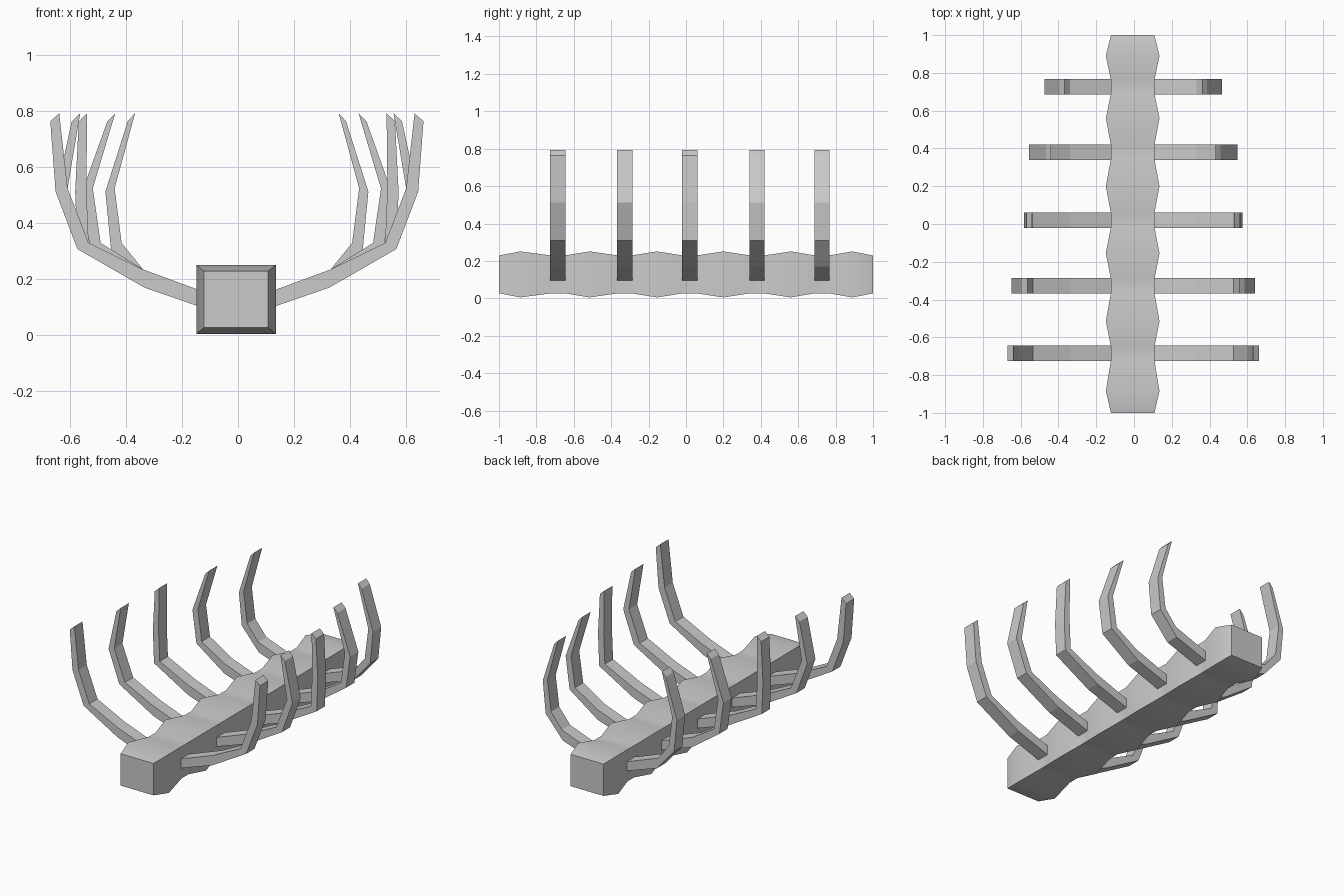
import bpy
import bmesh
from math import radians

cube = bpy.data.objects.get("Cube")
if cube:
    bpy.data.objects.remove(cube, do_unlink=True)

grey = bpy.data.materials.new("bone_grey")
grey.use_nodes = True
COLOUR = (0.6, 0.6, 0.6, 1)
grey.diffuse_color = COLOUR
grey.node_tree.nodes["Principled BSDF"].inputs["Base Color"].default_value = COLOUR


def loft(name, sections):
    """Skin a closed tube through a row of four-cornered sections."""
    bm = bmesh.new()
    rings = [[bm.verts.new(p) for p in s] for s in sections]
    for a, b in zip(rings, rings[1:]):
        for i in range(4):
            j = (i + 1) % 4
            bm.faces.new((a[i], a[j], b[j], b[i]))
    bm.faces.new(rings[0])
    bm.faces.new(rings[-1])
    bmesh.ops.recalc_face_normals(bm, faces=bm.faces)
    mesh = bpy.data.meshes.new(name)
    bm.to_mesh(mesh)
    bm.free()
    mesh.materials.append(grey)
    obj = bpy.data.objects.new(name, mesh)
    bpy.context.collection.objects.link(obj)
    return obj


# Rib positions, and outer / inner outline of each rib from knee to tip
RIB_Y = (-0.685, -0.328, 0.02, 0.38, 0.727)
RIB_WIDTH = 0.082
ROOT = [((0.09, 0.087), (0.09, 0.145)), ((0.33, 0.17), (0.335, 0.235))]
KNEE_X = ((0.57, 0.53), (0.57, 0.53), (0.57, 0.53), (0.525, 0.487), (0.45, 0.412))
ELBOW_X = ((0.648, 0.605), (0.645, 0.605), (0.578, 0.538), (0.553, 0.515), (0.47, 0.437))
TIP_X = ((0.667, 0.635), (0.59, 0.56), (0.565, 0.535), (0.463, 0.435), (0.39, 0.364))

# Spine: swells between the ribs, narrow with a short flat at each rib
MID_X, MID_Z = -0.007, 0.128
NARROW, WIDE = (0.115, 0.101), (0.142, 0.123)
stations = [(-1, NARROW)]
for y, bulge in zip(RIB_Y, (-0.885, -0.515, -0.155, 0.2, 0.56)):
    stations += [(bulge, WIDE), (y - 0.035, NARROW), (y + 0.035, NARROW)]
stations += [(0.89, WIDE), (1, NARROW)]
spine = loft("spine", [
    [(MID_X + sx * w, y, MID_Z + sz * h) for sx, sz in ((-1, -1), (1, -1), (1, 1), (-1, 1))]
    for y, (w, h) in stations])

# Ribs: flat-sided bent bars, mirrored left and right
for n, y in enumerate(RIB_Y):
    path = list(ROOT)
    for (xo, xi), zo, zi in ((KNEE_X[n], 0.308, 0.33), (ELBOW_X[n], 0.513, 0.525),
                             (TIP_X[n], 0.765, 0.793)):
        path.append(((xo, zo), (xi, zi)))
    for side, sx in (("left", 1), ("right", -1)):
        front, back = y - RIB_WIDTH / 2, y + RIB_WIDTH / 2
        loft(f"rib_{n + 1}_{side}", [
            [(sx * xo - 0.004, front, zo), (sx * xo - 0.004, back, zo),
             (sx * xi - 0.004, back, zi), (sx * xi - 0.004, front, zi)]
            for (xo, zo), (xi, zi) in path])

# Soft shading along the spine, with crisp corners
bpy.ops.object.select_all(action="DESELECT")
spine.select_set(True)
bpy.context.view_layer.objects.active = spine
bpy.ops.object.shade_smooth_by_angle(angle=radians(30))
